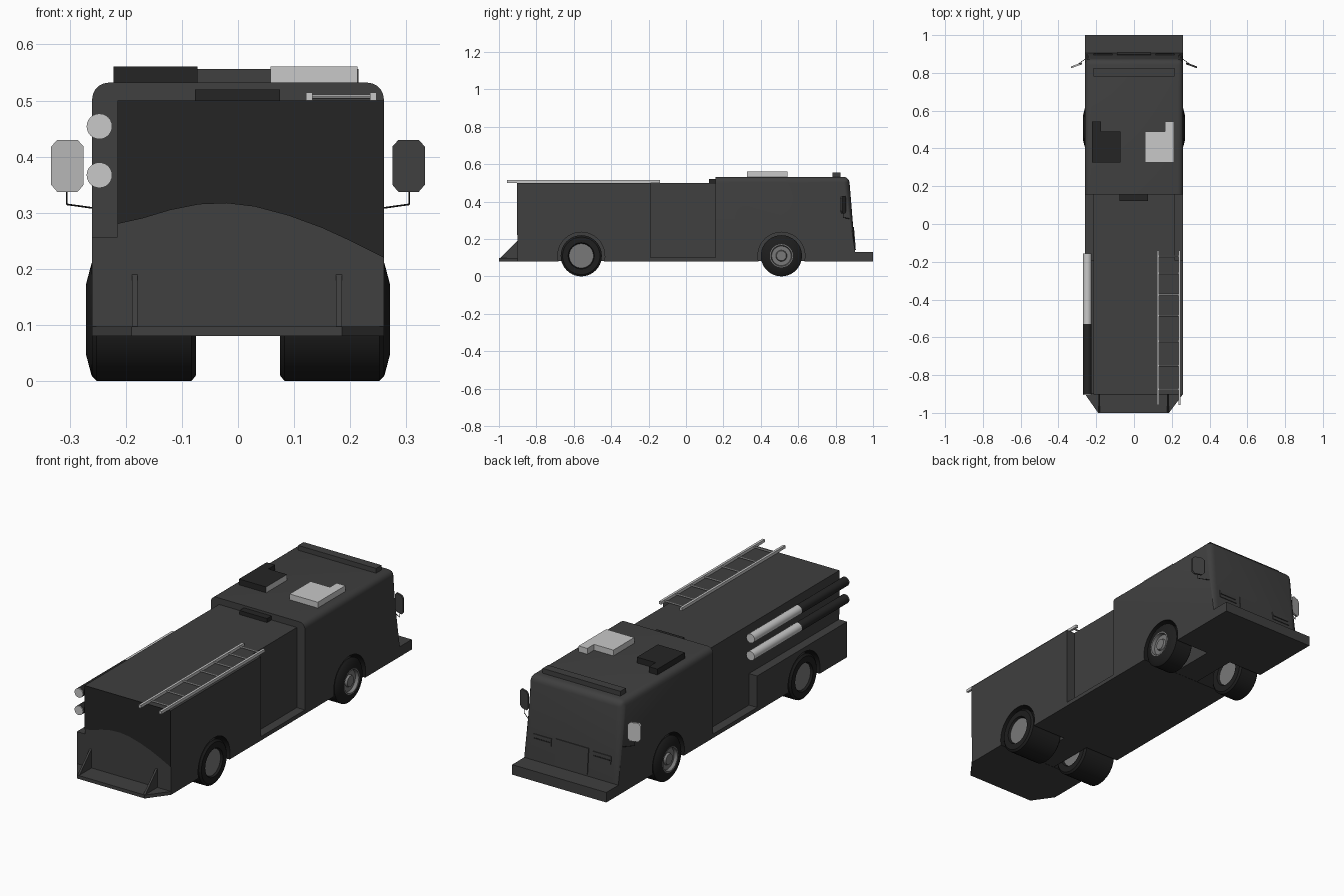
import bpy, bmesh, math
from mathutils import Vector

if "Cube" in bpy.data.objects:
    bpy.data.objects.remove(bpy.data.objects["Cube"])


def material(name, v):
    m = bpy.data.materials.new(name)
    m.diffuse_color = (v, v, v, 1)
    m.use_nodes = True
    m.node_tree.nodes["Principled BSDF"].inputs["Base Color"].default_value = m.diffuse_color
    return m


BODY = material("body_grey", 0.05)
DARK = material("dark_grey", 0.018)
TYRE = material("tyre_black", 0.013)
LIGHT = material("light_grey", 0.58)
HUB = material("hub_grey", 0.19)
REAR, FRONT, WZ, ARCH = -0.56, 0.51, 0.11, 0.126


def finish(name, bm, mats, rule=None):
    bmesh.ops.recalc_face_normals(bm, faces=bm.faces)
    for f in bm.faces:
        f.smooth = False
        if rule:
            f.material_index = rule(f)
    me = bpy.data.meshes.new(name)
    bm.to_mesh(me)
    bm.free()
    for m in mats:
        me.materials.append(m)
    ob = bpy.data.objects.new(name, me)
    bpy.context.collection.objects.link(ob)
    return ob


def prism(pts, axis, a, b):
    """Extrude a 2D outline along an axis from a to b."""
    bm = bmesh.new()

    def place(p, t):
        return {"x": (t, p[0], p[1]), "y": (p[0], t, p[1]), "z": (p[0], p[1], t)}[axis]
    lo = [bm.verts.new(place(p, a)) for p in pts]
    hi = [bm.verts.new(place(p, b)) for p in pts]
    bm.faces.new(lo)
    bm.faces.new(hi)
    n = len(pts)
    for i in range(n):
        j = (i + 1) % n
        bm.faces.new((lo[i], lo[j], hi[j], hi[i]))
    return bm


def box(name, x, y, z, mat):
    pts = [(x[0], y[0]), (x[1], y[0]), (x[1], y[1]), (x[0], y[1])]
    return finish(name, prism(pts, "z", *z), [mat])


def arch(cy, n=20):
    """Wheel opening outline, in order of rising y, starting and ending at z 0.08."""
    s = math.asin((WZ - 0.08) / ARCH)
    out = []
    for i in range(n + 1):
        t = math.pi + s - (math.pi + 2 * s) * i / n
        out.append((cy + ARCH * math.cos(t), WZ + ARCH * math.sin(t)))
    return out


def arch_rule(cy):
    def rule(f):
        c = f.calc_center_median()
        near = math.hypot(c.y - cy, c.z - WZ) < ARCH + 0.002
        return 1 if near and abs(f.normal.x) < 0.5 else 0
    return rule


def lathe(name, prof, mats, rule, cy, seg=40):
    """Spin an (x, radius) outline around the axle."""
    bm = bmesh.new()
    rings = []
    for x, r in prof:
        rings.append([bm.verts.new((x, cy + r * math.cos(2 * math.pi * i / seg),
                                    WZ + r * math.sin(2 * math.pi * i / seg))) for i in range(seg)])
    for a, b in zip(rings, rings[1:]):
        for i in range(seg):
            j = (i + 1) % seg
            bm.faces.new((a[i], a[j], b[j], b[i]))
    bm.faces.new(rings[0])
    bm.faces.new(rings[-1])
    return finish(name, bm, mats, rule)


def rod(name, p, q, r, mat, seg=8):
    p, q = Vector(p), Vector(q)
    bm = bmesh.new()
    bmesh.ops.create_cone(bm, cap_ends=True, segments=seg, radius1=r, radius2=r, depth=(q - p).length)
    rot = (q - p).to_track_quat("Z", "Y").to_matrix().to_4x4()
    rot.translation = (p + q) / 2
    bm.transform(rot)
    return finish(name, bm, [mat])


# Cab with rounded roof and front corners
cab = prism([(0.157, 0.08)] + arch(FRONT) + [(0.905, 0.08), (0.905, 0.13), (0.872, 0.532), (0.157, 0.532)],
            "x", -0.26, 0.26)
edges = []
for e in cab.edges:
    c = (e.verts[0].co + e.verts[1].co) / 2
    d = (e.verts[0].co - e.verts[1].co).normalized()
    top_side = c.z > 0.53 and abs(d.y) > 0.9
    top_front = c.z > 0.53 and c.y > 0.8
    front_corner = c.y > 0.88 and 0.2 < c.z < 0.5 and abs(d.z) > 0.9
    if top_side or top_front or front_corner:
        edges.append(e)
bmesh.ops.bevel(cab, geom=edges, offset=0.03, segments=5, profile=0.5, affect="EDGES")
finish("cab", cab, [BODY, TYRE], arch_rule(FRONT))

# Rear body core, side lockers and running boards
rear = arch_rule(REAR)
for name, x0, x1, y1, top in (("rear_body", -0.215, 0.215, 0.157, 0.50),
                              ("right_locker", 0.215, 0.26, -0.19, 0.50),
                              ("left_locker", -0.26, -0.215, -0.19, 0.257)):
    outline = [(-0.9, 0.08)] + arch(REAR) + [(y1, 0.08), (y1, top), (-0.9, top)]
    finish(name, prism(outline, "x", x0, x1), [BODY, TYRE], rear)
for s in (-1, 1):
    xs = sorted((s * 0.215, s * 0.26))
    box("running_board", xs, (-0.19, 0.157), (0.08, 0.1), BODY)
for cy in (REAR, FRONT):
    box("chassis_filler", (-0.07, 0.07), (cy - 0.13, cy + 0.13), (0.081, 0.25), BODY)

# Dark rear panel with curved lower edge
curve = [(-0.215, 0.28), (-0.17, 0.29), (-0.12, 0.305), (-0.07, 0.315), (-0.02, 0.317), (0.03, 0.311),
         (0.09, 0.295), (0.15, 0.273), (0.2, 0.25), (0.26, 0.22), (0.26, 0.5), (-0.215, 0.5)]
finish("rear_panel", prism(curve, "y", -0.903, -0.9), [DARK])

# Rear step and its triangular brackets
finish("rear_step", prism([(-0.26, -0.9), (-0.19, -1), (0.185, -1), (0.26, -0.9)], "z", 0.08, 0.097), [BODY])
for x in (-0.184, 0.18):
    finish("step_bracket", prism([(-0.9, 0.097), (-0.995, 0.097), (-0.9, 0.19)], "x", x - 0.005, x + 0.005), [BODY])

# Bumper, grille and headlight frames
box("front_bumper", (-0.26, 0.26), (0.9, 1.0), (0.08, 0.13), BODY)


def front_plate(name, x, z, mat, lift):
    def fy(h):
        return 0.905 - (h - 0.13) * 0.082
    pts = [(fy(z[0]) - 0.01, z[0]), (fy(z[0]) + lift, z[0]), (fy(z[1]) + lift, z[1]), (fy(z[1]) - 0.01, z[1])]
    finish(name, prism(pts, "x", *x), [mat])


front_plate("grille", (-0.09, 0.09), (0.14, 0.265), BODY, 0.004)
for s in (-1, 1):
    front_plate("headlight_frame", sorted((s * 0.115, s * 0.215)), (0.22, 0.258), BODY, 0.004)
    front_plate("headlight_slot", sorted((s * 0.12, s * 0.21)), (0.236, 0.241), DARK, 0.006)

# Roof equipment: light bar, small rear hatch, L-shaped units
box("light_bar", (-0.215, 0.215), (0.782, 0.825), (0.525, 0.556), BODY)
box("roof_hatch", (-0.077, 0.075), (0.122, 0.16), (0.495, 0.52), DARK)
left_unit = [(-0.222, 0.325), (-0.072, 0.325), (-0.072, 0.49), (-0.175, 0.49), (-0.175, 0.543), (-0.222, 0.543)]
right_unit = [(0.058, 0.325), (0.213, 0.325), (0.213, 0.543), (0.165, 0.543), (0.165, 0.49), (0.058, 0.49)]
finish("left_roof_unit", prism(left_unit, "z", 0.53, 0.561), [DARK, LIGHT],
       lambda f: 1 if f.normal.x > 0.9 and f.calc_center_median().x > -0.1 else 0)
finish("right_roof_unit", prism(right_unit, "z", 0.53, 0.561), [LIGHT])

# Suction hoses on the left side
for z in (0.454, 0.367):
    rod("hose_rear", (-0.247, -0.9, z), (-0.247, -0.53, z), 0.0228, DARK, 24)
    rod("hose_front", (-0.247, -0.53, z), (-0.247, -0.155, z), 0.0228, LIGHT, 24)
    rod("hose_cap", (-0.247, -0.904, z), (-0.247, -0.9, z), 0.0228, LIGHT, 24)

# Ladder on the roof
for x in (0.127, 0.241):
    box("ladder_rail", (x - 0.006, x + 0.006), (-0.957, -0.14), (0.5, 0.514), LIGHT)
for y in (-0.17, -0.26, -0.375, -0.485, -0.62, -0.75, -0.875):
    rod("ladder_rung", (0.127, y, 0.507), (0.241, y, 0.507), 0.004, LIGHT)

# Mirrors on wire arms
for s in (-1, 1):
    c = [(0.275, 0.35), (0.286, 0.337), (0.322, 0.337), (0.333, 0.35),
         (0.333, 0.418), (0.322, 0.43), (0.286, 0.43), (0.275, 0.418)]
    bm = prism([(s * x, z) for x, z in c], "y", -0.005, 0.005)
    for v in bm.verts:
        v.co.y += 0.85 - (abs(v.co.x) - 0.275) * 0.35
    finish("mirror", bm, [LIGHT if s < 0 else BODY])
    rod("mirror_arm", (s * 0.255, 0.875, 0.308), (s * 0.305, 0.84, 0.315), 0.0015, DARK)
    rod("mirror_post", (s * 0.305, 0.84, 0.315), (s * 0.305, 0.84, 0.34), 0.0015, DARK)

# Wheels: wide rear pairs, narrower front wheels with raised hubs
rear_prof = [(0.085, 0.065), (0.075, 0.07), (0.075, 0.1), (0.083, 0.11), (0.252, 0.11),
             (0.26, 0.1), (0.26, 0.07), (0.25, 0.065), (0.25, 0.02)]
front_prof = [(0.16, 0.062), (0.15, 0.068), (0.15, 0.1), (0.158, 0.11), (0.252, 0.11), (0.261, 0.1),
              (0.271, 0.062), (0.271, 0.056), (0.255, 0.052), (0.255, 0.03), (0.265, 0.026)]
for s in (-1, 1):
    for name, cy, prof in (("rear_wheel", REAR, rear_prof), ("front_wheel", FRONT, front_prof)):
        def hub_rule(f, cy=cy):
            r = max(math.hypot(v.co.y - cy, v.co.z - WZ) for v in f.verts)
            return 1 if r < 0.0655 else 0
        lathe(name, [(s * x, r) for x, r in prof], [TYRE, HUB], hub_rule, cy)

# Smooth rounded parts, keep hard edges sharp
for ob in bpy.data.objects:
    ob.select_set(True)
    bpy.context.view_layer.objects.active = ob
bpy.ops.object.shade_smooth_by_angle(angle=math.radians(30))
